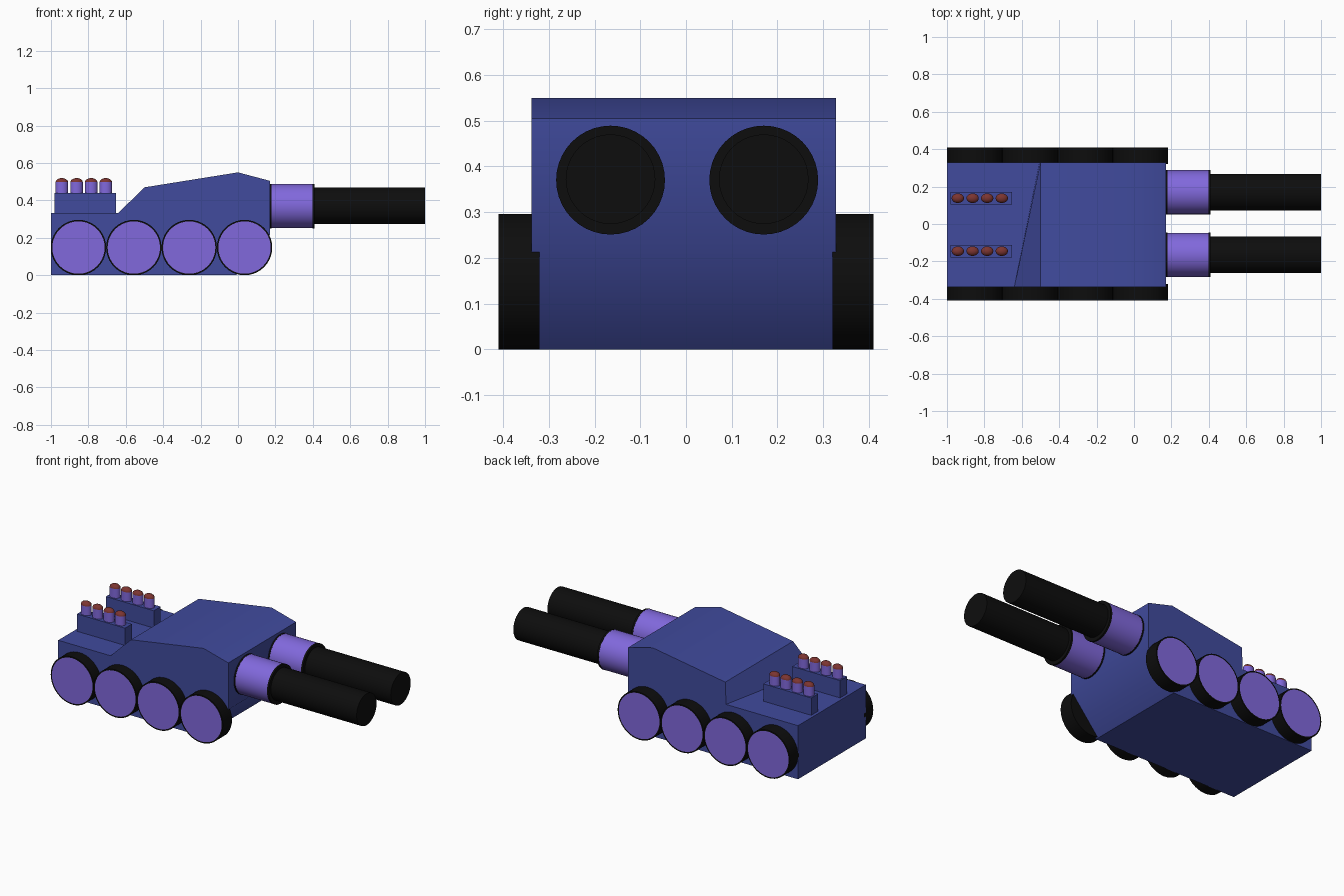
import bpy, bmesh, math
from mathutils import Matrix, Vector

if "Cube" in bpy.data.objects:
    bpy.data.objects.remove(bpy.data.objects["Cube"])


def make_mat(name, rgb):
    m = bpy.data.materials.new(name)
    m.diffuse_color = (*rgb, 1)
    m.use_nodes = True
    m.node_tree.nodes["Principled BSDF"].inputs["Base Color"].default_value = m.diffuse_color
    return m


BLUE = make_mat("hull blue", (0.052, 0.070, 0.34))
PURPLE = make_mat("purple", (0.22, 0.14, 0.72))
BLACK = make_mat("black", (0.004, 0.004, 0.004))
RED = make_mat("dark red", (0.20, 0.035, 0.03))


def finish(name, bm, mats, angle=None):
    bmesh.ops.recalc_face_normals(bm, faces=bm.faces)
    me = bpy.data.meshes.new(name)
    bm.to_mesh(me)
    bm.free()
    for m in mats:
        me.materials.append(m)
    ob = bpy.data.objects.new(name, me)
    bpy.context.collection.objects.link(ob)
    if angle:
        bpy.ops.object.select_all(action='DESELECT')
        ob.select_set(True)
        bpy.context.view_layer.objects.active = ob
        bpy.ops.object.shade_smooth_by_angle(angle=math.radians(angle))
    return ob


def cylinder(bm, axis, start, end, r, segments=40):
    """Capped cylinder between two points along the named axis."""
    a, b = Vector(start), Vector(end)
    rot = {'X': Matrix.Rotation(math.pi / 2, 4, 'Y'),
           'Y': Matrix.Rotation(math.pi / 2, 4, 'X'),
           'Z': Matrix.Identity(4)}[axis]
    bmesh.ops.create_cone(bm, cap_ends=True, segments=segments, radius1=r, radius2=r,
                          depth=(b - a).length, matrix=Matrix.Translation((a + b) / 2) @ rot)


# Hull: side profile carried across the width; the rear step runs slightly askew
profile = [(-1, 0), (-1, 0.333), (-0.64, 0.333), (-0.5, 0.47), (0, 0.55),
           (0.17, 0.505), (0.17, 0.215), (-0.01, 0)]
bm = bmesh.new()
near = [bm.verts.new((x, -0.338, z)) for x, z in profile]
far = [bm.verts.new((-0.505 if i == 2 else x, 0.328, z)) for i, (x, z) in enumerate(profile)]
bm.faces.new(near)
bm.faces.new(far)
for i in range(len(profile)):
    j = (i + 1) % len(profile)
    bm.faces.new((near[i], near[j], far[j], far[i]))
finish("hull", bm, [BLUE], 50)

# Wheels: black tyres with a purple disc inset on the outer face
for side, label in ((-1, "front"), (1, "back")):
    for n, x in enumerate((-0.853, -0.557, -0.261, 0.035)):
        bm = bmesh.new()
        cylinder(bm, 'Y', (x, side * 0.32, 0.148), (x, side * 0.41, 0.148), 0.148)
        outer = [f for f in bm.faces if len(f.verts) > 4 and f.calc_center_median().y * side > 0.4]
        bmesh.ops.inset_region(bm, faces=outer, thickness=0.008)
        for f in outer:
            f.material_index = 1
        finish(f"{label}_wheel_{n + 1}", bm, [BLACK, PURPLE], 40)

# Guns: purple sleeve with black ends, long black barrel
for y, label in ((-0.165, "front"), (0.17, "back")):
    bm = bmesh.new()
    cylinder(bm, 'X', (0.18, y, 0.37), (0.398, y, 0.37), 0.118)
    finish(f"{label}_gun_sleeve", bm, [PURPLE], 40)
    for n, (x0, x1) in enumerate(((0.168, 0.18), (0.398, 0.41))):
        bm = bmesh.new()
        cylinder(bm, 'X', (x0, y, 0.37), (x1, y, 0.37), 0.119)
        finish(f"{label}_sleeve_ring_{n + 1}", bm, [BLACK], 40)
    bm = bmesh.new()
    cylinder(bm, 'X', (0.40, y, 0.372), (1.0, y, 0.372), 0.098)
    finish(f"{label}_gun_barrel", bm, [BLACK], 40)

# Rocket racks: blue box holding four oval rockets with red domes
for y, label in ((-0.145, "front"), (0.138, "back")):
    bm = bmesh.new()
    bmesh.ops.create_cube(bm, size=1, matrix=Matrix.Translation((-0.817, y, 0.383))
                          @ Matrix.Diagonal((0.33, 0.068, 0.115, 1)))
    finish(f"{label}_rocket_rack", bm, [BLUE])
    for n, x in enumerate((-0.942, -0.863, -0.785, -0.707)):
        squash = Matrix.Diagonal((1, 0.78, 1, 1))
        place = Matrix.Translation((x, y, 0))
        bm = bmesh.new()
        cylinder(bm, 'Z', (0, 0, 0.43), (0, 0, 0.498), 0.033, 24)
        bm.transform(place @ squash)
        finish(f"{label}_rocket_{n + 1}", bm, [PURPLE], 40)
        # upper half of a flattened sphere
        bm = bmesh.new()
        bmesh.ops.create_uvsphere(bm, u_segments=24, v_segments=12, radius=0.033)
        bmesh.ops.delete(bm, geom=[v for v in bm.verts if v.co.z < -0.001], context='VERTS')
        bm.transform(place @ Matrix.Translation((0, 0, 0.498)) @ squash @ Matrix.Diagonal((1, 1, 0.65, 1)))
        finish(f"{label}_rocket_tip_{n + 1}", bm, [RED], 60)
